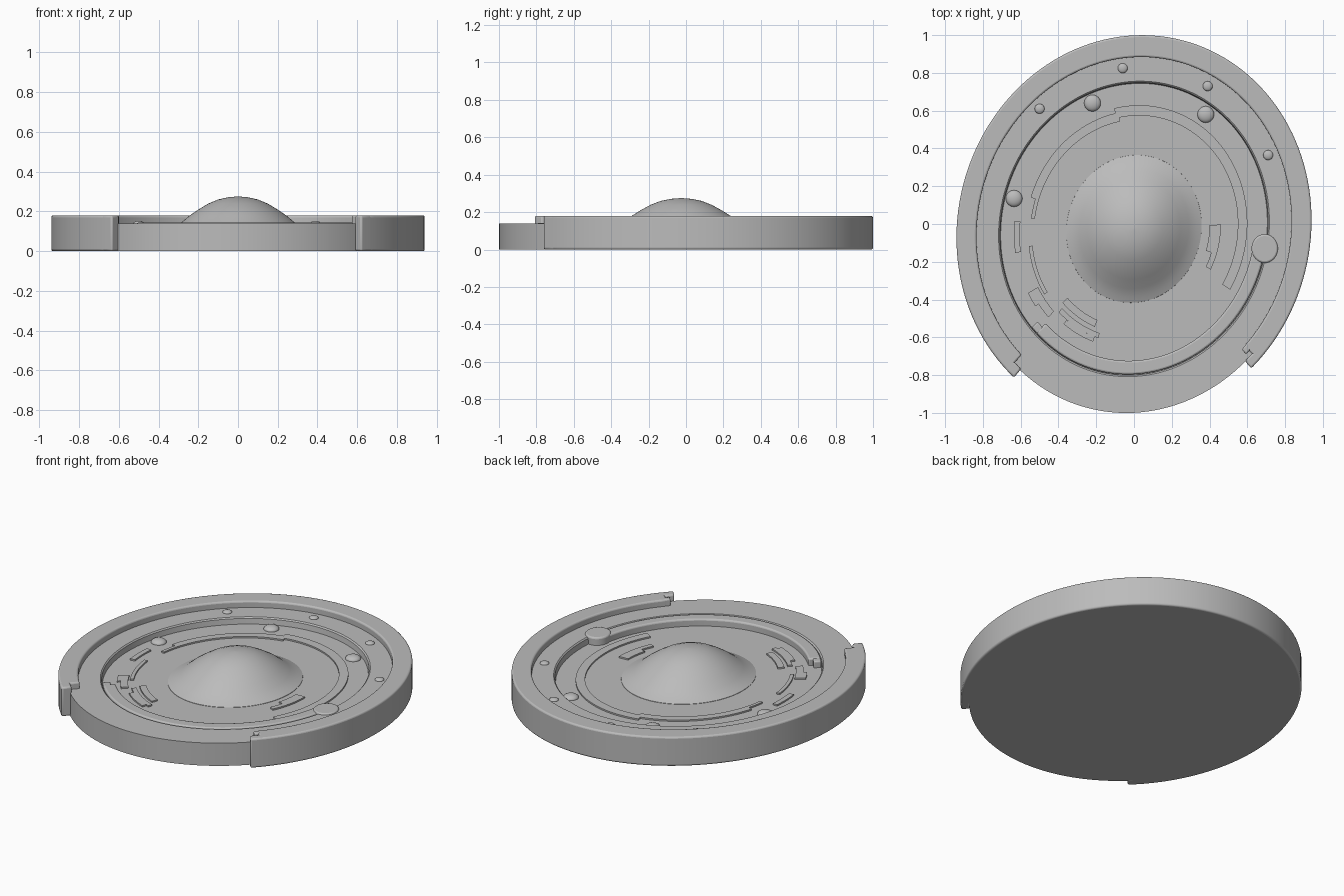
import bpy, bmesh, math

cube = bpy.data.objects.get("Cube")
if cube:
    bpy.data.objects.remove(cube, do_unlink=True)

grey = bpy.data.materials.new("plain_grey")
grey.use_nodes = True
COLOUR = (0.5, 0.5, 0.5, 1)
grey.diffuse_color = COLOUR
grey.node_tree.nodes["Principled BSDF"].inputs["Base Color"].default_value = COLOUR

STRETCH, SKEW, SHIFT = 1.09, 0.05, -0.026
FLOOR, DECK, RIM = 0.10, 0.14, 0.18


def place(r, deg, z):
    """Point on the slightly skewed oval family that every part follows."""
    x = r * math.cos(math.radians(deg))
    y = r * math.sin(math.radians(deg))
    return (x, SHIFT + STRETCH * y + SKEW * x, z)


def finish(name, bm, bevel=0):
    bmesh.ops.recalc_face_normals(bm, faces=bm.faces)
    mesh = bpy.data.meshes.new(name)
    bm.to_mesh(mesh)
    bm.free()
    obj = bpy.data.objects.new(name, mesh)
    bpy.context.collection.objects.link(obj)
    mesh.materials.append(grey)
    if bevel:
        mod = obj.modifiers.new("soft_edges", "BEVEL")
        mod.width, mod.segments = bevel, 3
        mod.limit_method, mod.angle_limit = "ANGLE", math.radians(40)
    bpy.ops.object.select_all(action="DESELECT")
    obj.select_set(True)
    bpy.context.view_layer.objects.active = obj
    bpy.ops.object.shade_smooth_by_angle(angle=math.radians(35))
    return obj


def oval_lathe(name, profile, bevel=0, steps=128):
    """Turn an (r, z) profile around the oval; open ends are capped."""
    bm = bmesh.new()
    rings = [[bm.verts.new(place(r, 360 * i / steps, z)) for i in range(steps)]
             for r, z in profile]
    for a, b in zip(rings, rings[1:]):
        for i in range(steps):
            j = (i + 1) % steps
            bm.faces.new((a[i], a[j], b[j], b[i]))
    bm.faces.new(rings[0])
    bm.faces.new(rings[-1])
    return finish(name, bm, bevel)


def arc_block(name, r0, r1, t0, t1, z0, z1, bevel=0):
    """Curved bar between two radii and two angles."""
    bm = bmesh.new()
    steps = max(2, int(abs(t1 - t0) / 2.5))
    rows = []
    for i in range(steps + 1):
        t = t0 + (t1 - t0) * i / steps
        rows.append([bm.verts.new(place(r, t, z))
                     for r, z in ((r0, z0), (r1, z0), (r1, z1), (r0, z1))])
    for a, b in zip(rows, rows[1:]):
        for k in range(4):
            m = (k + 1) % 4
            bm.faces.new((a[k], a[m], b[m], b[k]))
    bm.faces.new(rows[0])
    bm.faces.new(rows[-1])
    return finish(name, bm, bevel)


def stud(name, x, y, radius, z, height):
    """Low domed button."""
    bm = bmesh.new()
    bmesh.ops.create_uvsphere(bm, u_segments=24, v_segments=12, radius=1)
    for v in bm.verts:
        v.co = (x + v.co.x * radius, y + v.co.y * radius, z + v.co.z * height)
    return finish(name, bm)


# Base disc with its sunken floor
oval_lathe("base_disc", [(0.893, 0), (0.893, DECK), (0.717, DECK),
                         (0.71, 0.133), (0.706, FLOOR)])

# Central dome with flared foot
oval_lathe("centre_dome", [(0.36, 0.09), (0.358, 0.102), (0.33, 0.115), (0.29, 0.14),
                           (0.245, 0.178), (0.2, 0.209), (0.15, 0.239), (0.1, 0.26),
                           (0.05, 0.271), (0.004, 0.275)])

# Raised outer rim, open at the front, with stepped ends
arc_block("outer_rim", 0.834, 0.94, -45.5, 224.5, 0, RIM, 0.01)
arc_block("rim_end_right", 0.885, 0.94, 223, 227.5, 0, RIM, 0.01)
arc_block("rim_end_left", 0.89, 0.94, -48.7, -44, 0, RIM, 0.01)
arc_block("rim_tab_left", 0.836, 0.87, -47, -44, 0.1, RIM, 0.008)

# Inner front ridge ending in a round knob
arc_block("front_ridge", 0.64, 0.706, 223, 352, 0.09, 0.143, 0.01)
arc_block("ridge_tip", 0.665, 0.706, 220, 225, 0.09, 0.14, 0.008)
bm = bmesh.new()
bmesh.ops.create_cone(bm, cap_ends=True, segments=48, radius1=0.07, radius2=0.07, depth=0.06)
for v in bm.verts:
    v.co = (v.co.x + 0.692, v.co.y * STRETCH - 0.13, v.co.z + 0.118)
finish("ridge_knob", bm, 0.01)

# Studs on the deck and on the floor
for i, (x, y) in enumerate([(-0.06, 0.825), (0.39, 0.73), (-0.5, 0.61), (0.71, 0.365)]):
    stud(f"deck_stud_{i + 1}", x, y, 0.026, DECK, 0.012)
for i, (x, y) in enumerate([(-0.22, 0.64), (0.38, 0.58), (-0.635, 0.135)]):
    stud(f"floor_stud_{i + 1}", x, y, 0.044, FLOOR, 0.022)

# Thin curved strips on the floor: inner radius, outer radius, start, end
strips = [(0.55, 0.6, -32, 100), (0.53, 0.575, 98, 162), (0.53, 0.55, 160, 172),
          (0.605, 0.635, 174, 188), (0.57, 0.61, 207, 222), (0.61, 0.63, 207, 214),
          (0.54, 0.56, 186, 212), (0.53, 0.555, 224, 250), (0.555, 0.58, 230, 248),
          (0.475, 0.51, 222, 246), (0.43, 0.46, -28, 0), (0.4, 0.43, -18, 0)]
for i, (r0, r1, t0, t1) in enumerate(strips):
    arc_block(f"floor_strip_{i + 1}", r0, r1, t0, t1, FLOOR - 0.005, FLOOR + 0.009)
